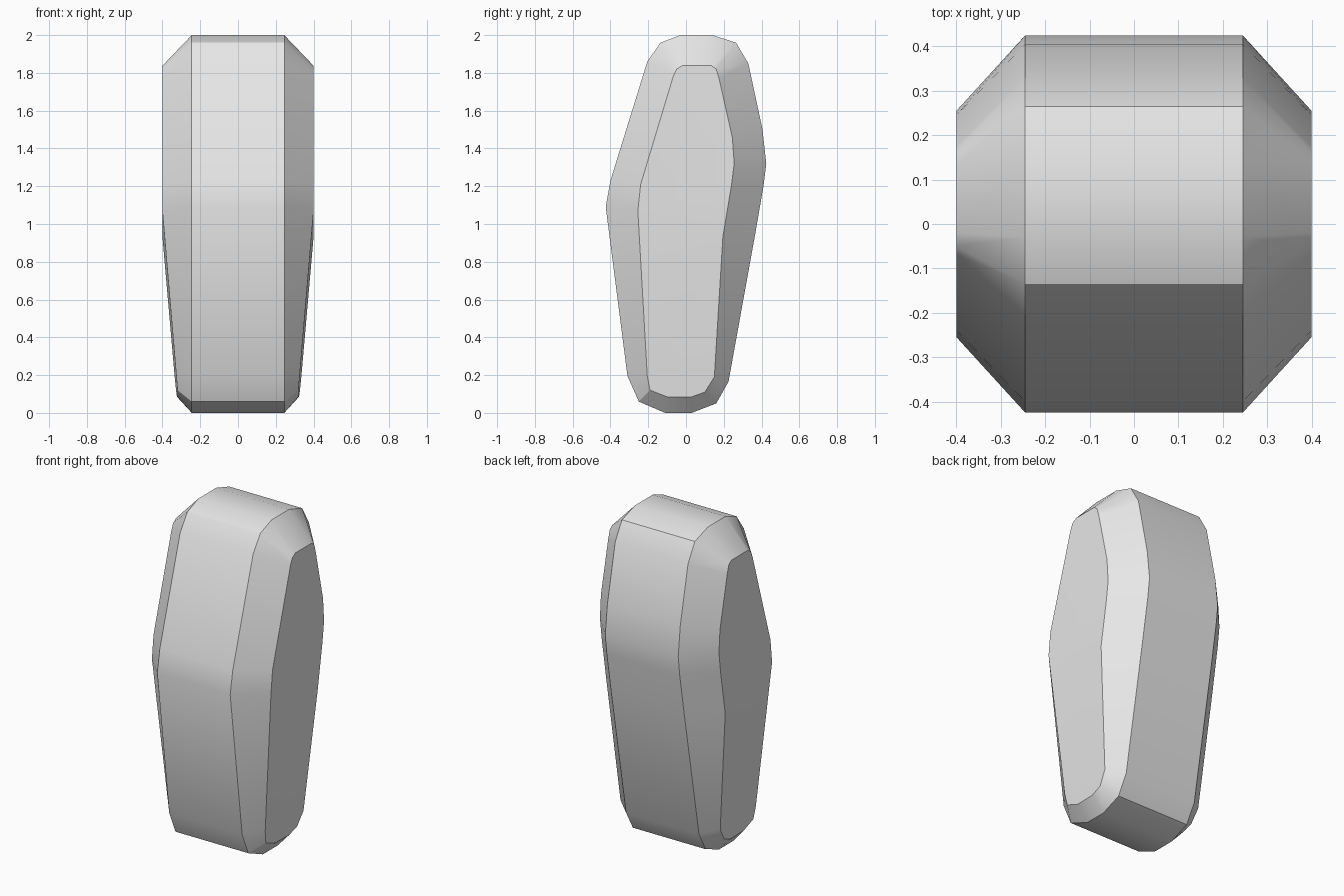
import bpy
import bmesh
import math

cube = bpy.data.objects.get("Cube")
if cube:
    bpy.data.objects.remove(cube, do_unlink=True)

# Side profiles as (y, z): the wide rim of the body and the inset side panel
RIM = [(-.11, 0), (.03, 0), (.16, .05), (.225, .165), (.367, .95), (.41, 1.2),
       (.425, 1.32), (.405, 1.5), (.33, 1.85), (.265, 1.96), (.14, 2), (-.03, 2),
       (-.135, 1.96), (-.205, 1.86), (-.4, 1.23), (-.425, 1.09), (-.31, .195), (-.25, .06)]
PANEL = [(-.1, .085), (.03, .085), (.1, .11), (.15, .19), (.195, .93), (.24, 1.2),
         (.255, 1.32), (.245, 1.46), (.175, 1.77), (.16, 1.82), (.135, 1.838), (-.02, 1.838),
         (-.05, 1.82), (-.068, 1.78), (-.24, 1.21), (-.255, 1.07), (-.205, .195), (-.19, .12)]
FOLD_BACK, FOLD_FRONT = 4, 15
RIM_X, PANEL_X = .245, .4


def panel_x(y, z):
    # The panel leans inward below a slanted fold line
    return PANEL_X - .086 * max(0, .99 - .311 * y - z)


bm = bmesh.new()
count = len(RIM)


def ring(points, width):
    return [bm.verts.new((width(y, z), y, z)) for y, z in points]


def bridge(a, b):
    for i in range(count):
        j = (i + 1) % count
        bm.faces.new((a[i], a[j], b[j], b[i]))


# Central band, then a bevel and a folded panel on each side
rims = {s: ring(RIM, lambda y, z: s * RIM_X) for s in (-1, 1)}
bridge(rims[-1], rims[1])
for s in (-1, 1):
    panel = ring(PANEL, lambda y, z: s * panel_x(y, z))
    bridge(rims[s], panel)
    bm.faces.new(panel[FOLD_BACK:FOLD_FRONT + 1])
    bm.faces.new(panel[FOLD_FRONT:] + panel[:FOLD_BACK + 1])
bmesh.ops.recalc_face_normals(bm, faces=bm.faces)

mesh = bpy.data.meshes.new("faceted_body")
bm.to_mesh(mesh)
bm.free()
body = bpy.data.objects.new("faceted_body", mesh)
bpy.context.collection.objects.link(body)

# Plain grey finish
grey = bpy.data.materials.new("plain_grey")
grey.use_nodes = True
colour = (.8, .8, .8, 1)
grey.diffuse_color = colour
grey.node_tree.nodes["Principled BSDF"].inputs["Base Color"].default_value = colour
mesh.materials.append(grey)

# Smooth the gentle bends, keep the bevel edges crisp
bpy.ops.object.select_all(action='DESELECT')
body.select_set(True)
bpy.context.view_layer.objects.active = body
bpy.ops.object.shade_smooth_by_angle(angle=math.radians(30))
